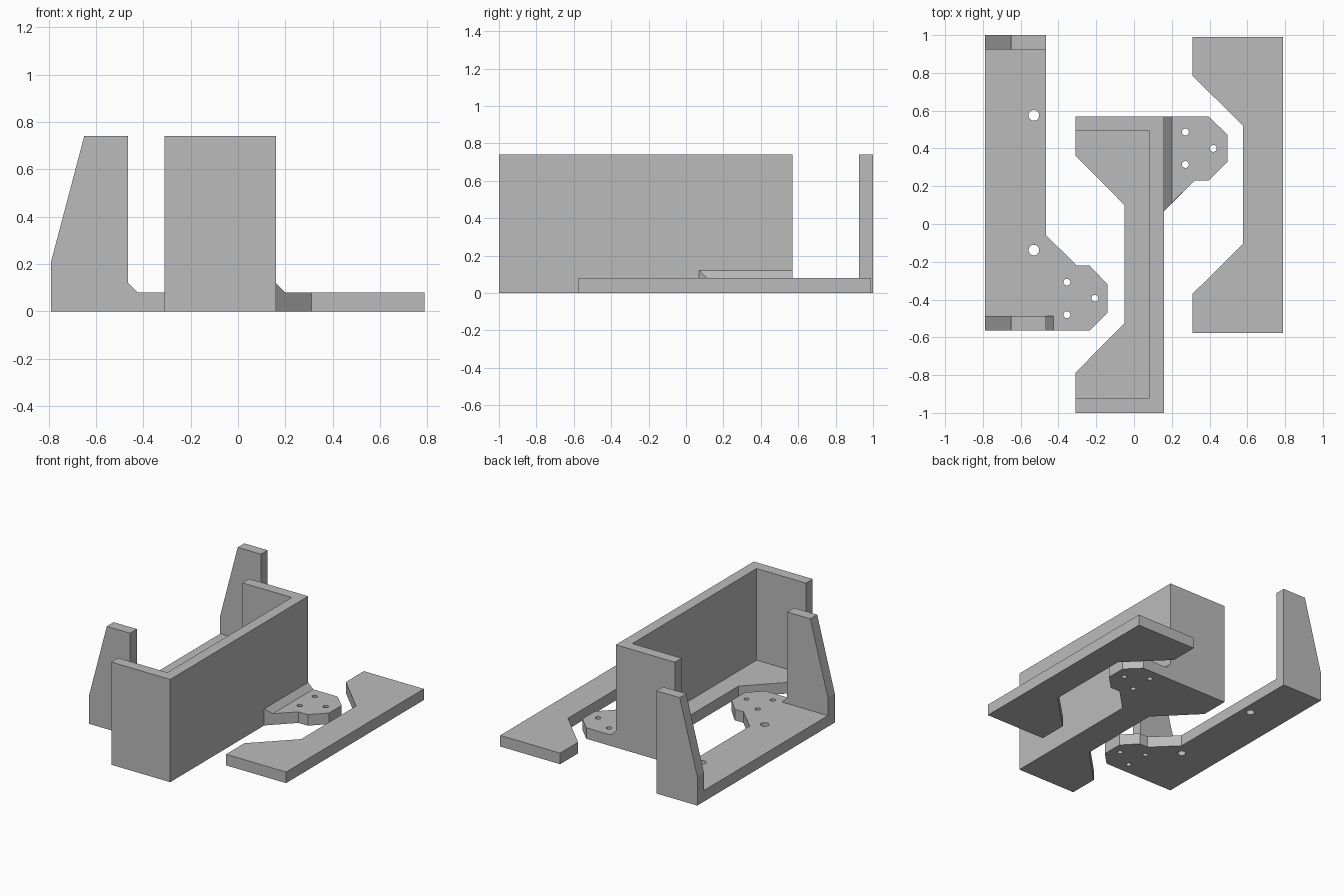
import bpy, bmesh, math
from mathutils import Matrix

if "Cube" in bpy.data.objects:
    bpy.data.objects.remove(bpy.data.objects["Cube"])

T = 0.08   # plate thickness
H = 0.74   # wall height

grey = bpy.data.materials.new("light grey")
grey.diffuse_color = (0.5, 0.5, 0.5, 1)
grey.use_nodes = True
grey.node_tree.nodes["Principled BSDF"].inputs["Base Color"].default_value = grey.diffuse_color


def new_object(name, bm):
    bmesh.ops.recalc_face_normals(bm, faces=bm.faces[:])
    mesh = bpy.data.meshes.new(name)
    bm.to_mesh(mesh)
    bm.free()
    mesh.materials.append(grey)
    obj = bpy.data.objects.new(name, mesh)
    bpy.context.collection.objects.link(obj)
    return obj


def prism(name, pts, lo, hi, axis="z"):
    """Extrude an outline: xy outline along z, or xz outline along y."""
    bm = bmesh.new()
    place = (lambda p, d: (p[0], p[1], d)) if axis == "z" else (lambda p, d: (p[0], d, p[1]))
    a = [bm.verts.new(place(p, lo)) for p in pts]
    b = [bm.verts.new(place(p, hi)) for p in pts]
    bm.faces.new(a)
    bm.faces.new(b[::-1])
    n = len(pts)
    for i in range(n):
        bm.faces.new((a[i], a[(i + 1) % n], b[(i + 1) % n], b[i]))
    return new_object(name, bm)


def drills(name, holes):
    bm = bmesh.new()
    for x, y, r in holes:
        bmesh.ops.create_cone(bm, cap_ends=True, segments=32, radius1=r, radius2=r,
                              depth=0.3, matrix=Matrix.Translation((x, y, 0.05)))
    return new_object(name, bm)


def combine(obj, steps):
    """Join or cut the helper solids into obj, then remove them."""
    for operation, other in steps:
        mod = obj.modifiers.new(operation.lower(), 'BOOLEAN')
        mod.operation, mod.object, mod.solver = operation, other, 'EXACT'
        dg = bpy.context.evaluated_depsgraph_get()
        mesh = bpy.data.meshes.new_from_object(obj.evaluated_get(dg))
        obj.modifiers.clear()
        obj.data = mesh
        bpy.data.objects.remove(other)


# Left bracket: plate with mounting tab, two tapered uprights, drilled holes
left = prism("left_bracket", [
    (-0.79, -0.565), (-0.235, -0.565), (-0.14, -0.47), (-0.14, -0.32),
    (-0.235, -0.22), (-0.303, -0.22), (-0.465, -0.06), (-0.465, 1.0), (-0.79, 1.0)], 0, T)
taper = [(-0.79, 0), (-0.79, 0.21), (-0.65, H), (-0.465, H)]
back_upright = prism("back_upright", taper + [(-0.465, 0)], 0.925, 1.0, "y")
front_upright = prism("front_upright", taper + [
    (-0.465, 0.12), (-0.425, T), (-0.425, 0)], -0.565, -0.487, "y")
combine(left, [
    ('UNION', back_upright), ('UNION', front_upright),
    ('DIFFERENCE', drills("left_drills", [
        (-0.53, 0.575, 0.028), (-0.53, -0.138, 0.028),
        (-0.355, -0.308, 0.018), (-0.355, -0.48, 0.018), (-0.207, -0.393, 0.018)]))])

# Middle bracket: notched plate with tab, U-shaped wall, sloped fillet, holes
middle = prism("middle_bracket", [
    (-0.31, 0.57), (-0.31, 0.362), (-0.05, 0.10), (-0.05, -0.525), (-0.31, -0.787),
    (-0.31, -1.0), (0.16, -1.0), (0.16, 0.07), (0.32, 0.23), (0.395, 0.23),
    (0.495, 0.33), (0.495, 0.472), (0.395, 0.57)], 0, T)
wall = prism("u_wall", [
    (-0.31, -1.0), (0.16, -1.0), (0.16, 0.57), (-0.31, 0.57),
    (-0.31, 0.493), (0.083, 0.493), (0.083, -0.922), (-0.31, -0.922)], 0, H)
fillet = prism("sloped_fillet", [
    (0.12, 0.04), (0.12, 0.12), (0.16, 0.12), (0.20, T), (0.20, 0.04)], 0.05, 0.57, "y")
for v in fillet.data.vertices:      # near end follows the tab's diagonal edge
    if v.co.y < 0.3:
        v.co.y = v.co.x - 0.09
combine(middle, [
    ('UNION', wall), ('UNION', fillet),
    ('DIFFERENCE', drills("middle_drills", [
        (0.272, 0.487, 0.018), (0.272, 0.315, 0.018), (0.42, 0.40, 0.018)]))])

# Right cover plate: flat with a trapezoid notch
prism("right_plate", [
    (0.31, 0.99), (0.31, 0.785), (0.577, 0.52), (0.577, -0.105), (0.31, -0.37),
    (0.31, -0.578), (0.788, -0.578), (0.788, 0.99)], 0, T)
